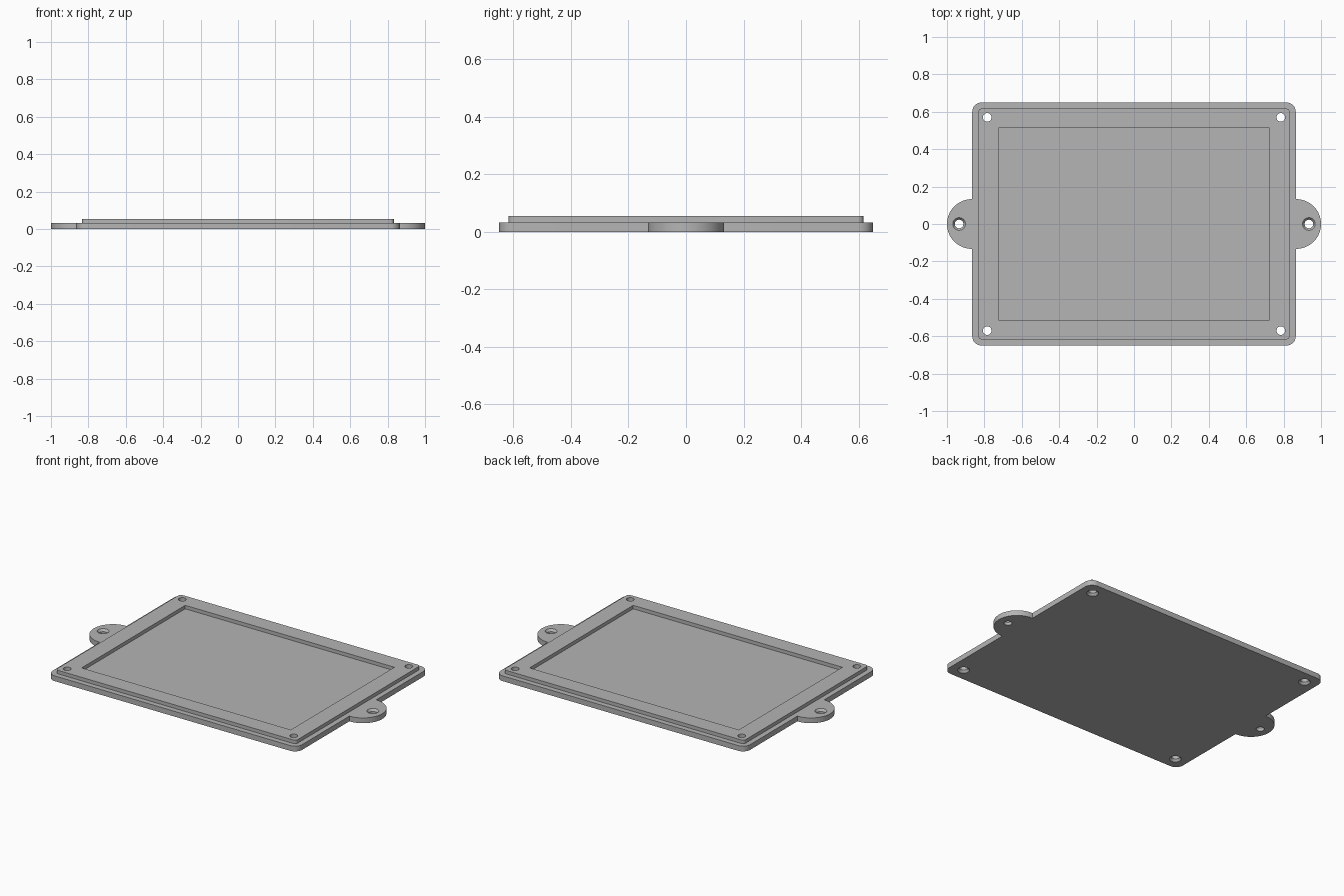
import bpy, bmesh
from math import cos, sin, pi, radians

if "Cube" in bpy.data.objects:
    bpy.data.objects.remove(bpy.data.objects["Cube"], do_unlink=True)

grey = bpy.data.materials.new("plain grey")
grey.use_nodes = True
colour = (0.46, 0.46, 0.46, 1)
grey.diffuse_color = colour
grey.node_tree.nodes["Principled BSDF"].inputs["Base Color"].default_value = colour

PLATE_TOP, RIM_TOP = 0.033, 0.055
HOLE, SINK, SINK_DEPTH = 0.023, 0.034, 0.014


def arc(cx, cy, r, start, end, n):
    return [(cx + r * cos(start + (end - start) * i / n),
             cy + r * sin(start + (end - start) * i / n)) for i in range(n + 1)]


def rounded_rect(hx, hy, r):
    corners = [(1, 1), (-1, 1), (-1, -1), (1, -1)]
    return [p for k, (sx, sy) in enumerate(corners)
            for p in arc(sx * (hx - r), sy * (hy - r), r, k * pi / 2, (k + 1) * pi / 2, 8)]


def loft(name, rings):
    """Closed solid through (outline, height) rings."""
    bm = bmesh.new()
    loops = [[bm.verts.new((x, y, z)) for x, y in pts] for pts, z in rings]
    for low, high in zip(loops, loops[1:]):
        for i in range(len(low)):
            j = (i + 1) % len(low)
            bm.faces.new((low[i], low[j], high[j], high[i]))
    bm.faces.new(loops[0][::-1])
    bm.faces.new(loops[-1])
    mesh = bpy.data.meshes.new(name)
    bm.to_mesh(mesh)
    bm.free()
    ob = bpy.data.objects.new(name, mesh)
    bpy.context.collection.objects.link(ob)
    mesh.materials.append(grey)
    return ob


def combine(target, tool, operation):
    mod = target.modifiers.new(operation.lower(), 'BOOLEAN')
    mod.operation, mod.solver, mod.object = operation, 'EXACT', tool
    bpy.context.view_layer.objects.active = target
    bpy.ops.object.modifier_apply(modifier=mod.name)
    bpy.data.objects.remove(tool, do_unlink=True)


def circle(x, y, r, n=32):
    return arc(x, y, r, 0, 2 * pi * (n - 1) / n, n - 1)


# Base plate with rounded corners
cover = loft("cover_plate", [(rounded_rect(0.865, 0.65, 0.05), 0),
                             (rounded_rect(0.865, 0.65, 0.05), PLATE_TOP)])

# Round mounting ears on both sides
for side in (-1, 1):
    ear = circle(side * 0.867, 0, 0.133, 64)
    combine(cover, loft("ear", [(ear, 0), (ear, PLATE_TOP)]), 'UNION')

# Raised rim with its shallow rectangular pocket
rim = rounded_rect(0.833, 0.617, 0.02)
combine(cover, loft("rim", [(rim, 0.015), (rim, RIM_TOP)]), 'UNION')
pocket = [(0.725, 0.513), (-0.725, 0.513), (-0.725, -0.513), (0.725, -0.513)]
combine(cover, loft("pocket", [(pocket, PLATE_TOP), (pocket, 0.1)]), 'DIFFERENCE')

# Ear holes, countersunk from above
for side in (-1, 1):
    narrow, wide = (circle(side * 0.935, 0, r) for r in (HOLE, SINK))
    combine(cover, loft("ear_hole", [(narrow, -0.05), (narrow, PLATE_TOP - SINK_DEPTH),
                                     (wide, PLATE_TOP), (wide, 0.1)]), 'DIFFERENCE')

# Corner holes, countersunk from below
for sx in (-1, 1):
    for sy in (-1, 1):
        narrow, wide = (circle(sx * 0.785, sy * 0.57, r) for r in (HOLE, SINK))
        combine(cover, loft("corner_hole", [(wide, -0.05), (wide, 0), (narrow, SINK_DEPTH),
                                            (narrow, 0.1)]), 'DIFFERENCE')

# Smooth the curved walls, keep the edges crisp
bpy.ops.object.select_all(action='DESELECT')
cover.select_set(True)
bpy.context.view_layer.objects.active = cover
bpy.ops.object.shade_smooth_by_angle(angle=radians(30))
